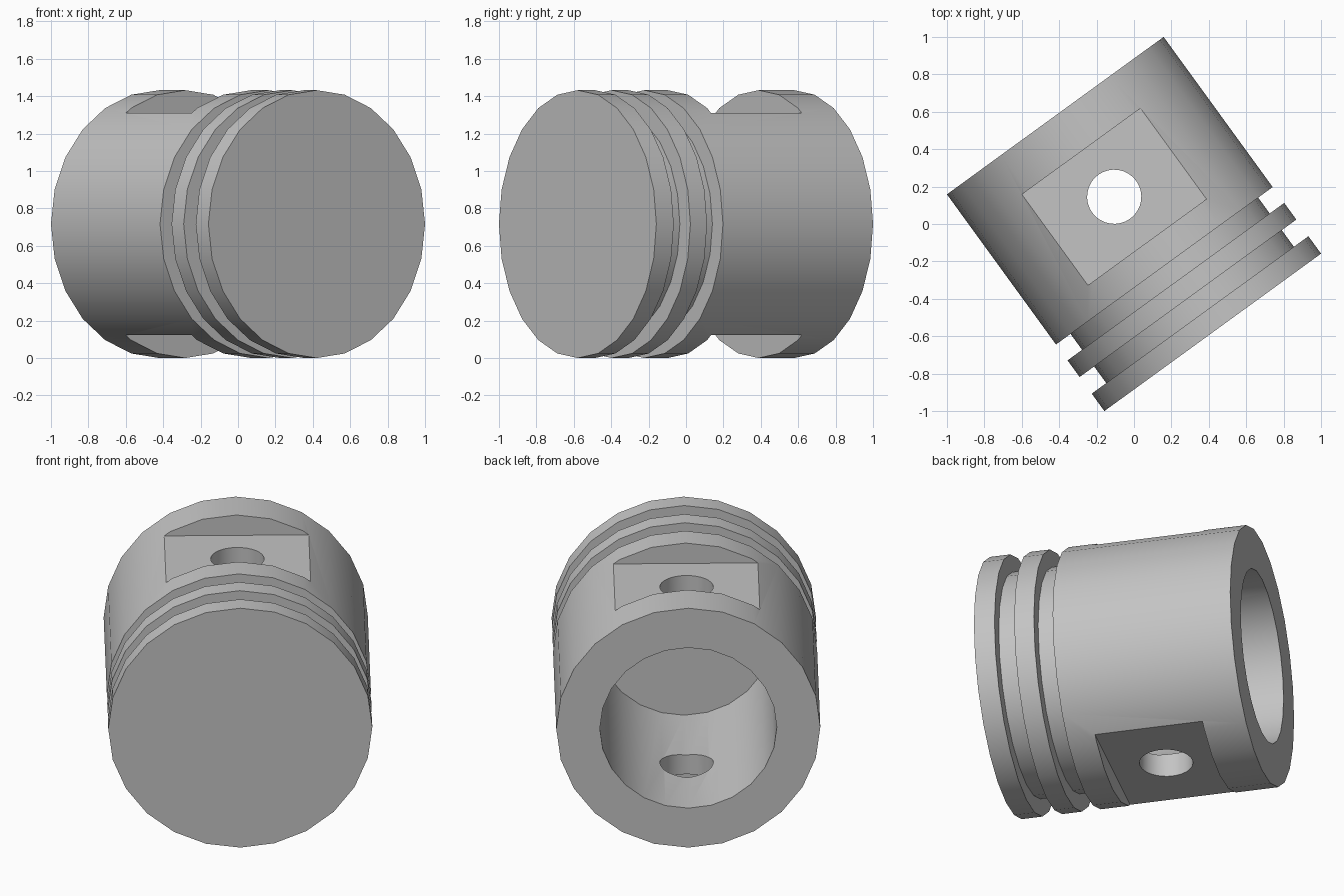
import bpy
import bmesh
import math
from mathutils import Matrix, Vector

cube = bpy.data.objects.get("Cube")
if cube:
    bpy.data.objects.remove(cube, do_unlink=True)

R = 0.716            # outer radius, half the length and centre height
GROOVE_R = 0.62
BORE_R = 0.48
SIDES = 24
CROWN = -R
SKIRT = R

metal = bpy.data.materials.new("grey_metal")
metal.use_nodes = True
colour = (0.55, 0.55, 0.55, 1)
metal.diffuse_color = colour
metal.node_tree.nodes["Principled BSDF"].inputs["Base Color"].default_value = colour


def make_object(name, bm):
    bmesh.ops.recalc_face_normals(bm, faces=bm.faces)
    mesh = bpy.data.meshes.new(name)
    bm.to_mesh(mesh)
    bm.free()
    mesh.materials.append(metal)
    obj = bpy.data.objects.new(name, mesh)
    bpy.context.collection.objects.link(obj)
    return obj


def lathe(name, profile):
    """Turn (radius, y) points about the y axis; both ends are on the axis."""
    bm = bmesh.new()
    rings = []
    for r, y in profile[1:-1]:
        angles = [math.tau * i / SIDES for i in range(SIDES)]
        rings.append([bm.verts.new((r * math.sin(a), y, r * math.cos(a))) for a in angles])
    for a, b in zip(rings, rings[1:]):
        for i in range(SIDES):
            j = (i + 1) % SIDES
            bm.faces.new((a[i], a[j], b[j], b[i]))
    bm.faces.new(rings[0])
    bm.faces.new(rings[-1])
    return make_object(name, bm)


def cut(target, cutter):
    mod = target.modifiers.new("cut", "BOOLEAN")
    mod.operation = "DIFFERENCE"
    mod.solver = "EXACT"
    mod.object = cutter
    bpy.context.view_layer.objects.active = target
    bpy.ops.object.modifier_apply(modifier=mod.name)
    bpy.data.objects.remove(cutter, do_unlink=True)


# Body: closed crown, two ring grooves, skirt and blind bore
profile = [(0, CROWN), (R, CROWN)]
for start, end in ((0.115, 0.225), (0.335, 0.44)):
    profile += [(R, CROWN + start), (GROOVE_R, CROWN + start),
                (GROOVE_R, CROWN + end), (R, CROWN + end)]
floor = CROWN + 0.24
profile += [(R, SKIRT), (BORE_R, SKIRT), (BORE_R, floor), (0, floor)]
piston = lathe("piston", profile)

# Flat recesses around the pin hole, above and below
for side in (1, -1):
    bm = bmesh.new()
    place = Matrix.Translation(Vector((0, 0.18, side * 0.794)))
    bmesh.ops.create_cube(bm, size=1, matrix=place @ Matrix.Diagonal((1.2, 0.6, 0.4, 1)))
    cut(piston, make_object("flat_cutter", bm))

# Pin hole straight through
bm = bmesh.new()
bmesh.ops.create_cone(bm, cap_ends=True, segments=32, radius1=0.145, radius2=0.145,
                      depth=2, matrix=Matrix.Translation((0, 0.18, 0)))
cut(piston, make_object("pin_hole_cutter", bm))

# Shading and placement
bpy.ops.object.select_all(action="DESELECT")
piston.select_set(True)
bpy.context.view_layer.objects.active = piston
bpy.ops.object.shade_smooth_by_angle(angle=math.radians(30))
piston.rotation_euler.z = math.radians(36)
piston.location.z = R
